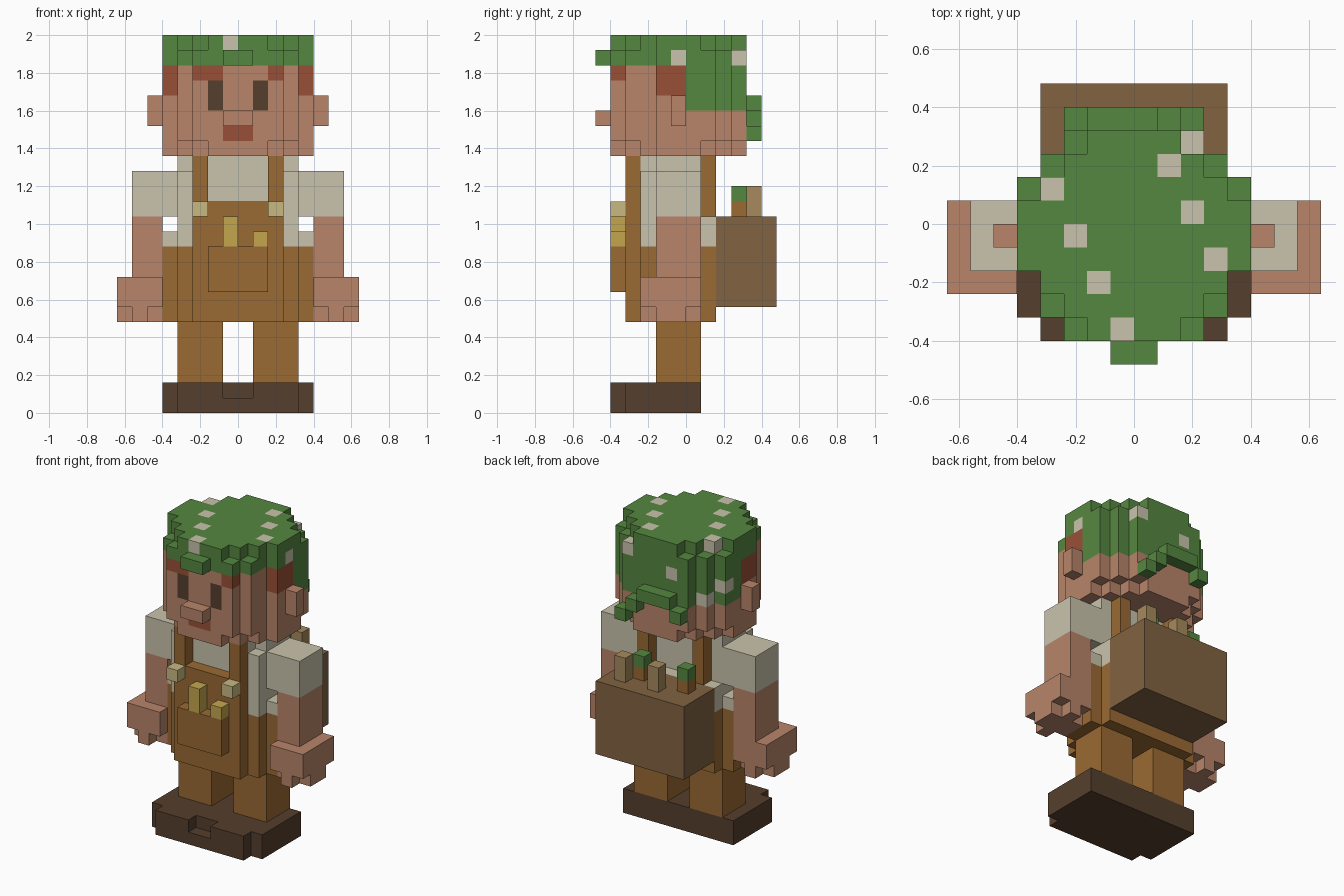
import bpy, bmesh, math

U = 0.08  # edge length of one block

if "Cube" in bpy.data.objects:
    bpy.data.objects.remove(bpy.data.objects["Cube"], do_unlink=True)


def linear(c):
    c /= 255
    return c / 12.92 if c <= 0.04045 else ((c + 0.055) / 1.055) ** 2.4


def material(name, r, g, b):
    m = bpy.data.materials.new(name)
    col = (linear(r), linear(g), linear(b), 1)
    m.use_nodes = True
    m.diffuse_color = col
    bsdf = m.node_tree.nodes["Principled BSDF"]
    bsdf.inputs["Base Color"].default_value = col
    bsdf.inputs["Roughness"].default_value = 0.9
    return m


GREEN = material("cap_green", 85, 135, 64)
SKIN = material("skin", 184, 133, 106)
CREAM = material("shirt_cream", 202, 195, 172)
BROWN = material("overall_brown", 154, 106, 51)
PACK = material("pack_brown", 130, 99, 66)
DARK = material("boot_dark", 85, 63, 45)
RED = material("hair_red", 152, 80, 54)
GOLD = material("gold", 197, 166, 79)
TAN = material("tan", 166, 138, 92)
BUTTON = material("button_pale", 200, 186, 130)


def block(x0, x1, y0, y1, z0, z1):
    """Set of unit cells filling a box."""
    return {(x, y, z) for x in range(x0, x1) for y in range(y0, y1) for z in range(z0, z1)}


def flip(cells):
    return {(-1 - x, y, z) for x, y, z in cells}


def both(cells):
    return cells | flip(cells)


def rows(widths, y0, z0, z1):
    """Rounded slab: one half width per row from front to back."""
    out = set()
    for i, w in enumerate(widths):
        out |= block(-w, w, y0 + i, y0 + i + 1, z0, z1)
    return out


def build(name, cells, colour):
    """Skin the outside of a cell set; colour is a material or a rule."""
    rule = colour if callable(colour) else (lambda x, y, z: colour)
    me = bpy.data.meshes.new(name)
    bm = bmesh.new()
    verts, slots = {}, []

    def vert(p):
        if p not in verts:
            verts[p] = bm.verts.new([c * U for c in p])
        return verts[p]

    for cell in sorted(cells):
        mat = rule(*cell)
        if mat not in slots:
            slots.append(mat)
            me.materials.append(mat)
        for axis in range(3):
            a, b = (axis + 1) % 3, (axis + 2) % 3
            for side in (0, 1):
                near = list(cell)
                near[axis] += 2 * side - 1
                if tuple(near) in cells:
                    continue
                loop = []
                for da, db in ((0, 0), (1, 0), (1, 1), (0, 1)):
                    p = list(cell)
                    p[axis] += side
                    p[a] += da
                    p[b] += db
                    loop.append(vert(tuple(p)))
                if not side:
                    loop.reverse()
                f = bm.faces.get(loop) or bm.faces.new(loop)
                f.material_index = slots.index(mat)
    # merge flat areas of one colour
    bmesh.ops.dissolve_limit(bm, angle_limit=math.radians(1), verts=bm.verts,
                             edges=bm.edges, delimit={"MATERIAL"})
    bm.to_mesh(me)
    bm.free()
    ob = bpy.data.objects.new(name, me)
    bpy.context.scene.collection.objects.link(ob)
    return ob


# Head with cap, face and spots
SPOTS = {(-4, 1, 24), (-3, -1, 24), (-2, -3, 24), (-1, -5, 24), (1, 2, 24), (2, 0, 24),
         (3, -2, 24), (2, 3, 23), (4, -1, 23), (-2, 3, 22), (-4, 2, 20), (-5, 1, 21)}


def head_colour(x, y, z):
    if (x, y, z) in SPOTS:
        return CREAM
    if z >= 23 or (z >= 20 and y >= 0):
        return GREEN
    if y == -5:
        if z in (20, 21) and x in (-2, 1):
            return DARK
        if (z == 22 and x in (-3, -2, 2)) or (z == 18 and x in (-1, 0)):
            return RED
    if x in (-5, 4) and y in (-2, -1) and z >= 21:
        return RED
    return SKIN


full = (3, 4, 4, 5, 5, 5, 5, 4, 3)
inset = (2, 3, 4, 5, 5, 5, 4, 3, 2)
head = rows(full, -5, 18, 24) | rows(inset, -5, 17, 18) | rows(inset, -5, 24, 25)
build("head", head, head_colour)
build("nose", block(-1, 1, -6, -5, 19, 20), SKIN)
build("cap_peak", block(-1, 1, -6, -5, 23, 24), GREEN)
build("cap_back_band", block(-3, -2, 4, 5, 19, 20) | block(-2, 1, 4, 5, 20, 21)
      | block(1, 2, 4, 5, 19, 20) | block(2, 3, 4, 5, 18, 19), GREEN)

# Shirt
shirt = block(-4, 4, -2, 1, 11, 17) | block(-3, 3, -3, 1, 11, 17) | block(-4, 4, -3, 1, 11, 16)
shirt |= block(-5, 5, -2, 1, 11, 12) | block(-4, 4, 1, 2, 11, 13)
build("shirt", shirt, CREAM)

# Overalls: rounded trousers, bib, straps and pocket
build("trousers", rows((3, 4, 5, 5, 5, 4), -4, 6, 11), BROWN)
build("bib", block(-3, 3, -4, -3, 11, 14), BROWN)
build("front_straps", both(block(2, 3, -4, -3, 14, 17)), BROWN)
build("back_straps", both(block(2, 3, 1, 2, 13, 17)), BROWN)
build("pocket", block(-2, 2, -5, -4, 8, 11), BROWN)
build("pocket_tools", block(-1, 0, -5, -4, 11, 13) | block(1, 2, -5, -4, 11, 12), GOLD)
build("buttons", both(block(2, 3, -5, -4, 13, 14)), BUTTON)

# Boots joined as one base with a notch at the toes
boots = rows((4, 5, 5, 5, 5, 5), -5, 0, 2) - block(-1, 1, -5, -4, 1, 2)
build("boots", boots, DARK)

# Paired parts, mirrored across x
hand = block(5, 8, -3, 1, 7, 9) | block(5, 8, -2, 0, 6, 7) | block(6, 7, -3, 1, 6, 7)
pairs = (("ear", block(5, 6, -1, 0, 19, 21), SKIN),
         ("sleeve", block(4, 7, -2, 1, 13, 16), CREAM),
         ("forearm", block(5, 7, -2, 1, 9, 13), SKIN),
         ("hand", hand, SKIN),
         ("leg", block(1, 4, -2, 1, 2, 6), BROWN))
for part, cells, mat in pairs:
    build("left_" + part, cells, mat)
    build("right_" + part, flip(cells), mat)

# Backpack with sticks and sprouts standing in it
build("backpack", block(-4, 4, 2, 6, 7, 13), PACK)
for x in (-1, 2):
    build("stick", block(x, x + 1, 4, 5, 13, 15), TAN)
for x in (-3, 1):
    build("sprout", block(x, x + 1, 3, 4, 13, 15), lambda x, y, z: GREEN if z > 13 else BROWN)
